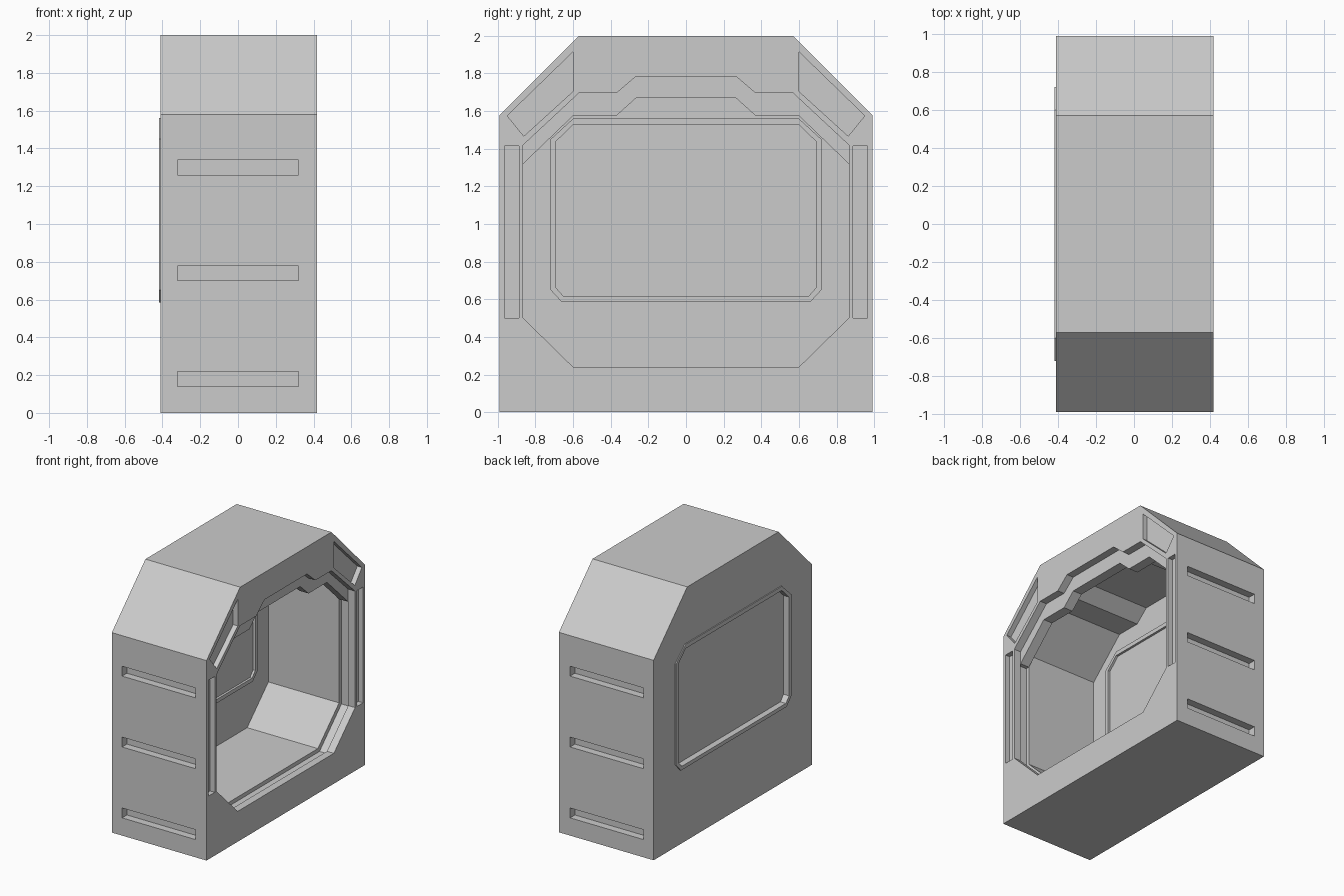
import bpy
import bmesh

cube = bpy.data.objects.get("Cube")
if cube:
    bpy.data.objects.remove(cube, do_unlink=True)

grey = bpy.data.materials.new("plain_grey")
grey.use_nodes = True
colour = (0.6, 0.6, 0.6, 1)
grey.diffuse_color = colour
grey.node_tree.nodes["Principled BSDF"].inputs["Base Color"].default_value = colour


def mirrored(half):
    """Close a right-hand (y, z) path, bottom to top, with its mirror image."""
    return half + [(-y, z) for y, z in reversed(half)]


def prism(name, outline, x0, x1):
    """Extrude a (y, z) outline along x."""
    bm = bmesh.new()
    back = [bm.verts.new((x0, y, z)) for y, z in outline]
    front = [bm.verts.new((x1, y, z)) for y, z in outline]
    bm.faces.new(back)
    bm.faces.new(front)
    n = len(outline)
    for i in range(n):
        j = (i + 1) % n
        bm.faces.new((back[i], back[j], front[j], front[i]))
    bmesh.ops.recalc_face_normals(bm, faces=bm.faces)
    mesh = bpy.data.meshes.new(name)
    bm.to_mesh(mesh)
    bm.free()
    mesh.materials.append(grey)
    obj = bpy.data.objects.new(name, mesh)
    bpy.context.collection.objects.link(obj)
    return obj


def cut(target, outline, x0, x1):
    """Subtract a prism from the target and discard the cutter."""
    cutter = prism("cutter", outline, x0, x1)
    cutter.hide_render = True
    mod = target.modifiers.new("cut", "BOOLEAN")
    mod.operation = "DIFFERENCE"
    mod.solver = "EXACT"
    mod.object = cutter
    bpy.context.view_layer.objects.active = target
    bpy.ops.object.modifier_apply(modifier=mod.name)
    bpy.data.objects.remove(cutter, do_unlink=True)


def box(y0, y1, z0, z1):
    return [(y0, z0), (y1, z0), (y1, z1), (y0, z1)]


FACE, BACK, INNER = 0.418, -0.41, -0.34

# Housing with chamfered top
housing = prism("housing", mirrored([(0.99, 0), (0.99, 1.58), (0.57, 2)]), BACK, FACE)

# Cavity and the groove running round its walls
arch_top = [(0.865, 1.42), (0.57, 1.695), (0.37, 1.695), (0.265, 1.785)]
opening = mirrored([(0.6, 0.24), (0.865, 0.5)] + arch_top)
cut(housing, opening, INNER, 0.6)
groove = [(y * 1.035, 1 + (z - 1) * 1.04) for y, z in opening]
cut(housing, groove, FACE - 0.14, FACE - 0.06)

# Recesses on the open face
for s in (-1, 1):
    cut(housing, box(s * 0.887, s * 0.965, 0.5, 1.415), FACE - 0.04, 0.6)
    corner = [(0.6, 1.915), (0.6, 1.705), (0.862, 1.467), (0.95, 1.575)]
    cut(housing, [(s * y, z) for y, z in corner], FACE - 0.04, 0.6)
    # Horizontal slots on the two narrow sides
    for z in (0.14, 0.70, 1.26):
        cut(housing, box(s * 0.93, s * 1.2, z, z + 0.078), -0.32, 0.32)

# Stepped arch set behind the top of the opening
arch_low = [(0.865, 1.32), (0.6, 1.575), (0.37, 1.575), (0.265, 1.67)]
lower = arch_low + [(-y, z) for y, z in reversed(arch_low)]
lower = [(0.9, 1.32)] + lower + [(-0.9, 1.32)]
upper = [(y * 1.04, z + 0.04) for y, z in arch_top]
upper = upper + [(-y, z) for y, z in reversed(upper)]
prism("opening_arch", lower + upper[::-1], FACE - 0.14, FACE - 0.06)

# Panel frame through the closed wall, with a sunken panel
frame_outer = mirrored([(0.66, 0.585), (0.72, 0.65), (0.72, 1.45), (0.6, 1.56)])
frame_mid = mirrored([(0.655, 0.6), (0.705, 0.65), (0.705, 1.445), (0.6, 1.543)])
frame_inner = mirrored([(0.65, 0.615), (0.69, 0.66), (0.69, 1.44), (0.6, 1.527)])
cut(housing, frame_mid, BACK - 0.1, INNER + 0.1)
frame = prism("panel_frame", frame_outer, BACK - 0.008, INNER + 0.008)
cut(frame, frame_inner, BACK - 0.1, INNER + 0.1)
prism("wall_panel", frame_mid, BACK + 0.04, INNER - 0.01)
